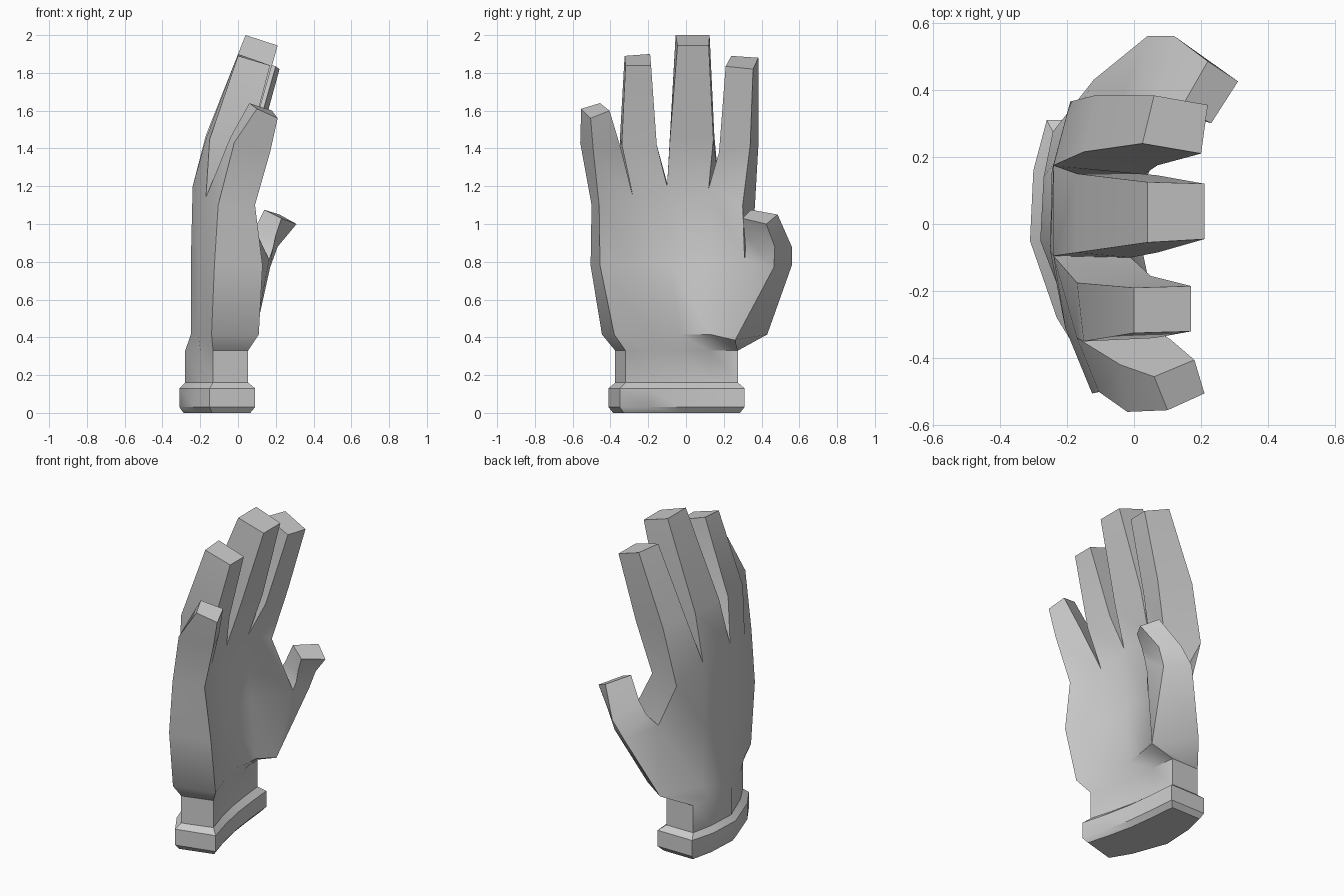
import bpy, bmesh, math

bm = bmesh.new()


def verts(points):
    return [bm.verts.new(p) for p in points]


def bridge(a, b, skip=()):
    n = len(a)
    for i in range(n):
        if i not in skip:
            bm.faces.new((a[i], a[(i + 1) % n], b[(i + 1) % n], b[i]))


def outline(yb, xb, yp, xp, z):
    """Closed ring: back of hand from little finger to index, then palm back again."""
    z = z if isinstance(z, (list, tuple)) else [z] * 5
    back = list(zip(xb, yb, z))
    palm = list(zip(xp, yp, z))
    return back + palm[::-1]


def inset(ring, d, z):
    """Shrink a cuff ring by d in x and y (back moves to +x, palm to -x)."""
    out = []
    for i, (x, y, _) in enumerate(ring):
        dx = d * (.5, .85, .85, .85, .5)[i] if i < 5 else -d
        out.append((x + dx, -0.05 + (y + 0.05) * (1 - d / 0.37), z))
    return out


def digit(base, rings):
    for r in rings:
        nxt = verts(r)
        bridge(base, nxt)
        base = nxt
    bm.faces.new(base)


# Cuff and wrist
cuff = outline([-.41, -.28, -.05, .16, .31], [-.15, -.23, -.31, -.30, -.26],
               [-.35, -.20, -.03, .14, .31], [.09, .05, .015, -.005, -.02], 0)
rings = [inset(cuff, .025, 0), inset(cuff, 0, .03), inset(cuff, 0, .13),
         inset(cuff, .036, .16), inset(cuff, .036, .33)]

# Heel of hand, mid palm and knuckles
heel = outline([-.445, -.28, -.05, .18, .43], [-.14, -.21, -.25, -.24, -.12],
               [-.38, -.20, -.03, .13, .26], [.11, .05, .015, .035, .085], .415)
heel[5] = (.085, .26, .385)
rings.append(heel)
rings.append(outline([-.505, -.31, -.08, .16, .345], [-.125, -.205, -.25, -.245, -.05],
                     [-.455, -.26, -.08, .12, .31], [.13, .03, -.015, 0, .165],
                     [.78, .78, .78, .79, .81]))
rings.append(outline([-.50, -.34, -.095, .175, .365], [-.105, -.17, -.24, -.24, -.19],
                     [-.46, -.28, -.10, .12, .30], [.09, .01, -.01, -.01, .025],
                     [1.10, 1.14, 1.20, 1.19, 1.10]))
loops = [verts(r) for r in rings]
bm.faces.new(loops[0])
for k in range(len(loops) - 1):
    bridge(loops[k], loops[k + 1], skip=(4,) if k == 5 else ())

# Fingers: each ring is back low-y, back high-y, palm high-y, palm low-y
fingers = [
    [[(-.02, -.56, 1.43), (-.04, -.42, 1.46), (.11, -.345, 1.40), (.17, -.49, 1.38)],
     [(.10, -.555, 1.61), (.06, -.455, 1.64), (.18, -.405, 1.60), (.21, -.505, 1.56)]],
    [[(-.15, -.35, 1.45), (-.17, -.175, 1.45), (.05, -.155, 1.42), (.06, -.34, 1.42)],
     [(0, -.325, 1.89), (0, -.19, 1.90), (.17, -.185, 1.84), (.17, -.32, 1.84)]],
    [[(-.17, -.085, 1.47), (-.17, .15, 1.47), (.07, .145, 1.45), (.07, -.085, 1.45)],
     [(.04, -.055, 2.0), (.04, .125, 2.0), (.21, .12, 1.945), (.21, -.045, 1.945)]],
    [[(-.15, .215, 1.46), (-.11, .385, 1.45), (.11, .34, 1.42), (.07, .175, 1.38)],
     [(.025, .24, 1.89), (.06, .383, 1.88), (.22, .355, 1.82), (.20, .21, 1.835)]],
]
top = loops[-1]
for i, f in enumerate(fingers):
    digit([top[i], top[i + 1], top[8 - i], top[9 - i]], f)

# Thumb: outer back, outer palm, inner palm, inner back
digit([loops[5][4], loops[5][5], loops[6][5], loops[6][4]],
      [[(.04, .56, .78), (.17, .465, .77), (.185, .315, .87), (.02, .36, .86)],
       [(.12, .56, .88), (.21, .47, .88), (.20, .31, .94), (.07, .365, .94)],
       [(.22, .485, 1.05), (.31, .425, 1.0), (.23, .30, 1.03), (.14, .345, 1.075)]])

bmesh.ops.recalc_face_normals(bm, faces=bm.faces)
mesh = bpy.data.meshes.new("glove")
bm.to_mesh(mesh)
bm.free()
glove = bpy.data.objects.new("glove", mesh)
bpy.context.collection.objects.link(glove)
bpy.context.view_layer.objects.active = glove
glove.select_set(True)
bpy.ops.object.shade_smooth_by_angle(angle=math.radians(36))
